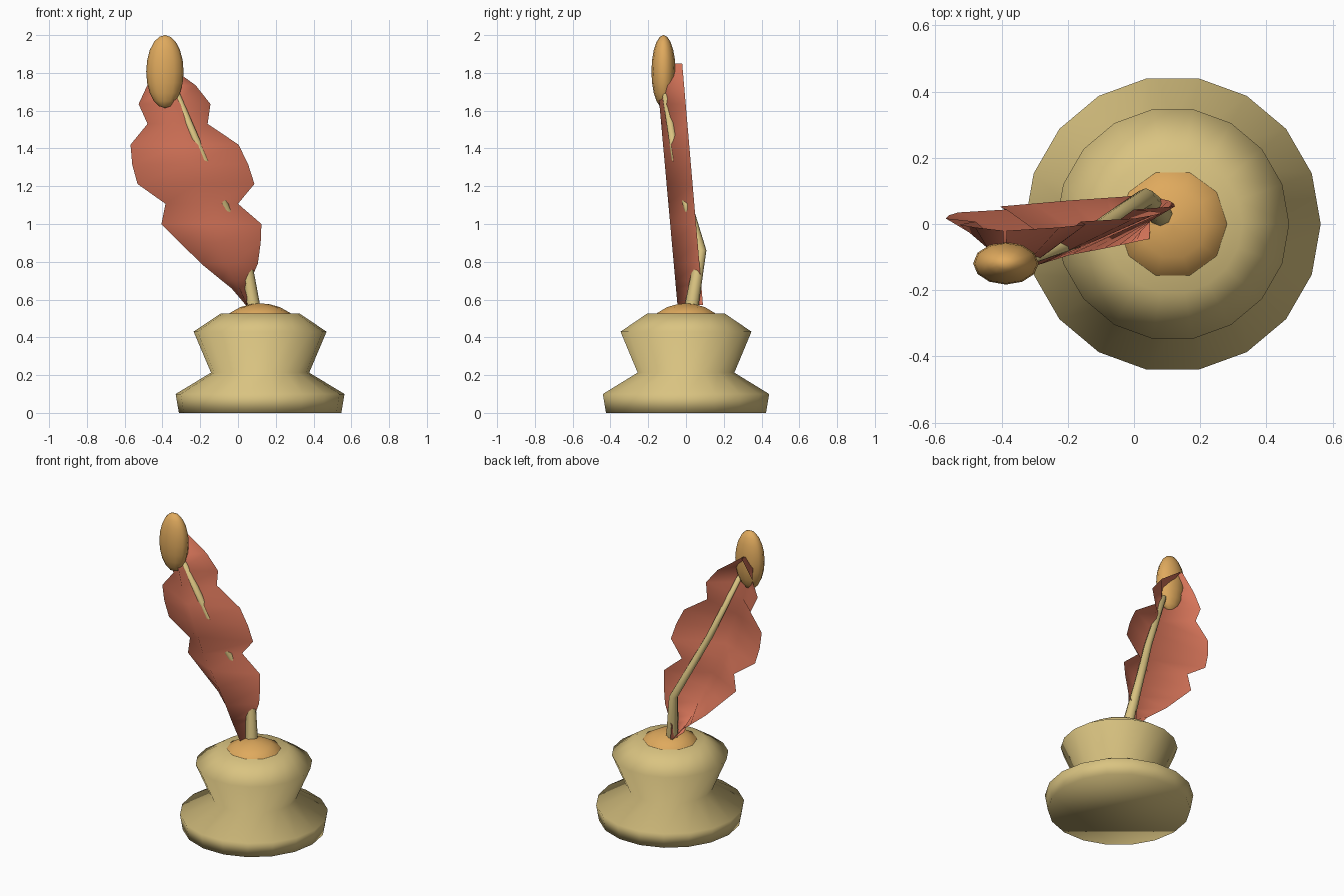
import bpy, bmesh
from math import cos, sin, pi
from mathutils import Vector

cube = bpy.data.objects.get("Cube")
if cube:
    bpy.data.objects.remove(cube, do_unlink=True)


def material(name, rgb):
    m = bpy.data.materials.new(name)
    m.use_nodes = True
    m.diffuse_color = (*rgb, 1)
    m.node_tree.nodes["Principled BSDF"].inputs["Base Color"].default_value = (*rgb, 1)
    return m


tan = material("tan", (0.70, 0.55, 0.22))
orange = material("orange", (0.74, 0.40, 0.11))
red = material("soft red", (0.67, 0.175, 0.10))


def finish(bm, name, mat):
    """Turn a bmesh into a smooth shaded object."""
    bmesh.ops.recalc_face_normals(bm, faces=bm.faces)
    for f in bm.faces:
        f.smooth = True
    mesh = bpy.data.meshes.new(name)
    bm.to_mesh(mesh)
    bm.free()
    mesh.materials.append(mat)
    obj = bpy.data.objects.new(name, mesh)
    bpy.context.collection.objects.link(obj)
    return obj


def tube(name, mat, rings, sides):
    """Skin horizontal rings given as (x, y, z, radius), capped at both ends."""
    bm = bmesh.new()
    loops = []
    for x, y, z, r in rings:
        loops.append([bm.verts.new((x + r * cos(2 * pi * i / sides),
                                    y + r * sin(2 * pi * i / sides), z))
                      for i in range(sides)])
    for a, b in zip(loops, loops[1:]):
        for i in range(sides):
            j = (i + 1) % sides
            bm.faces.new((a[i], a[j], b[j], b[i]))
    bm.faces.new(loops[0])
    bm.faces.new(loops[-1])
    return finish(bm, name, mat)


# Turned pot that holds the quill
axis = 0.117
pot = [(0, 0.43), (0.1, 0.447), (0.213, 0.26), (0.43, 0.352), (0.525, 0.21)]
tube("pot", tan, [(axis, 0, z, r) for z, r in pot], 18)

# Shallow dome closing the pot
dome = [(0.5, 0.175), (0.527, 0.163), (0.56, 0.105), (0.575, 0.05), (0.58, 0.004)]
tube("pot_dome", orange, [(axis, 0, z, r) for z, r in dome], 10)

# Bent, tapering quill stem
tube("quill_stem", tan, [
    (0.083, 0.028, 0.5, 0.037), (0.08, 0.03, 0.57, 0.037),
    (0.035, 0.08, 0.86, 0.028), (-0.06, 0.018, 1.07, 0.026),
    (-0.145, -0.04, 1.26, 0.024), (-0.325, -0.108, 1.69, 0.018)], 8)

# Feather: a folded vane with scalloped edges, rows are (z, left x, right x)
rows = [(0.57, 0.042, 0.052), (0.66, -0.035, 0.05), (0.70, -0.085, 0.066),
        (0.79, -0.195, 0.105), (0.90, -0.305, 0.12), (1.0, -0.405, 0.124),
        (1.107, -0.384, 0.0), (1.212, -0.532, 0.087), (1.315, -0.56, 0.054),
        (1.42, -0.569, 0.003), (1.53, -0.479, -0.161), (1.635, -0.526, -0.146),
        (1.735, -0.48, -0.225), (1.85, -0.395, -0.385)]
bm = bmesh.new()
strips = []
for z, left, right in rows:
    front = -0.045 - 0.09 * (z - 0.57)
    back = 0.09 - 0.086 * (z - 0.57)
    fold = (left + right) / 2
    strips.append([bm.verts.new(p) for p in
                   ((left, back, z), (fold, front, z), (right, back, z))])
for a, b in zip(strips, strips[1:]):
    for i in range(2):
        bm.faces.new((a[i], a[i + 1], b[i + 1], b[i]))
finish(bm, "feather_vane", red)

# Egg-shaped bead at the tip of the feather
bm = bmesh.new()
bmesh.ops.create_uvsphere(bm, u_segments=12, v_segments=10, radius=1)
bmesh.ops.scale(bm, vec=Vector((0.099, 0.064, 0.193)), verts=bm.verts)
bmesh.ops.translate(bm, vec=Vector((-0.387, -0.119, 1.807)), verts=bm.verts)
finish(bm, "tip_bead", orange)
